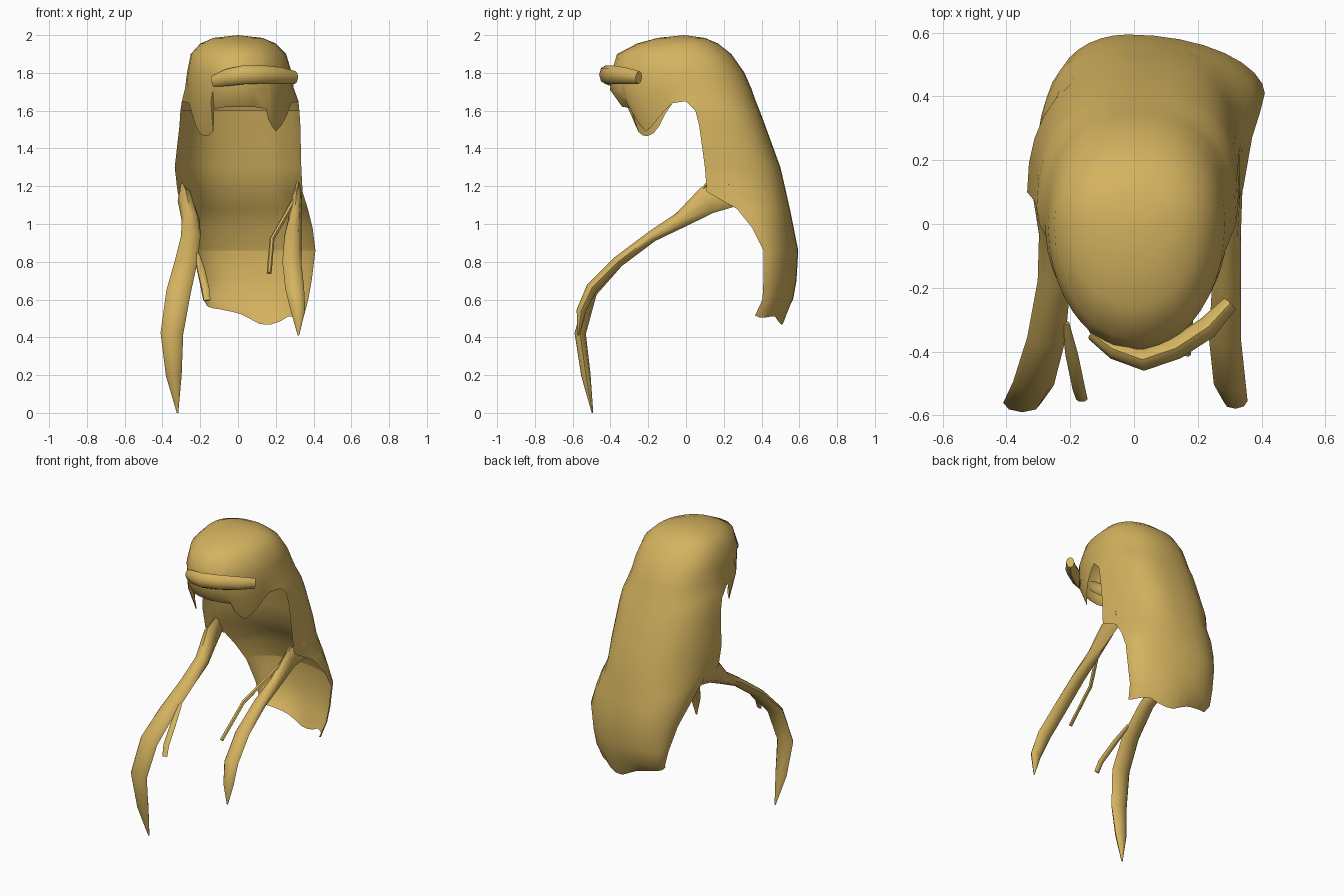
import bpy, bmesh, math
from mathutils import Vector

if "Cube" in bpy.data.objects:
    bpy.data.objects.remove(bpy.data.objects["Cube"])

gold = bpy.data.materials.new("golden_hair")
gold.diffuse_color = (0.66, 0.45, 0.115, 1)
gold.use_nodes = True
gold.node_tree.nodes["Principled BSDF"].inputs["Base Color"].default_value = gold.diffuse_color


def finish(name, bm, angle):
    bmesh.ops.recalc_face_normals(bm, faces=bm.faces)
    me = bpy.data.meshes.new(name)
    bm.to_mesh(me)
    bm.free()
    me.materials.append(gold)
    ob = bpy.data.objects.new(name, me)
    bpy.context.collection.objects.link(ob)
    bpy.ops.object.select_all(action='DESELECT')
    bpy.context.view_layer.objects.active = ob
    ob.select_set(True)
    bpy.ops.object.shade_smooth_by_angle(angle=math.radians(angle))
    return ob


def spow(v, p):
    return math.copysign(abs(v) ** p, v)


# Hair shell: (z, left x, right x, left edge y, right edge y, back y, middle x, left and right roundness)
CAP = [(1.985, -.13, .13, 0, 0, .10, 0, .9, .9), (1.955, -.20, .20, 0, 0, .17, 0, .9, .9),
       (1.90, -.25, .255, 0, 0, .24, 0, .9, .9), (1.80, -.27, .285, 0, 0, .31, 0, .85, .85),
       (1.72, -.28, .295, 0, 0, .345, 0, .85, .8), (1.65, -.297, .32, 0, 0, .37, .01, .85, .8)]
CAP_FRONT = [-.15, -.26, -.365, -.395, -.405, -.365]
CURTAIN = [(1.60, -.305, .325, .05, .05, .39, .01, .85, .75), (1.52, -.31, .33, .07, .07, .42, .01, .85, .72),
           (1.30, -.335, .335, .10, .10, .50, 0, .9, .66), (1.17, -.32, .342, .11, .11, .53, 0, .9, .64),
           (1.08, -.295, .37, .28, .27, .55, 0, .9, .8), (.98, -.275, .395, .36, .35, .57, -.01, .95, .95),
           (.86, -.24, .41, .43, .41, .594, -.02, 1, 1.1), (.70, -.205, .39, .48, .41, .585, .01, 1, 1.1),
           (.60, -.185, .372, .49, .405, .567, .03, 1, 1.1)]
BOTTOM = (.5, -.17, .35, .46, .365, .515, .06, 1, 1)
HEM = [.515, .50, .51, .51, .475, .46, .50, .53, .54, .55, .555, .565, .58]
# How far the inner face of the nape stands in front of the outer one, per curtain row
LINER = [.08, .09, .11, .11, .06, .025, .006]
# Fringe outline: angle from the side toward the front, hem height left and right
FRINGE = [(12, 1.64, 1.64), (20, 1.58, 1.60), (27, 1.52, 1.56), (35, 1.48, 1.52),
          (44, 1.465, 1.49), (51, 1.47, 1.52), (57, 1.49, 1.56), (60, 1.61, 1.61), (75, 1.62, 1.62)]
NB = 17


def hem_at(i):
    t = i * (len(HEM) - 1) / (NB - 1)
    k = min(int(t), len(HEM) - 2)
    return HEM[k] + (HEM[k + 1] - HEM[k]) * (t - k)


def back_points(row, hem=False, inset=0):
    z, xl, xr, yl, yr, yb, xm, pl, pr = row
    pts = []
    for i in range(NB):
        a = math.pi * i / (NB - 1)
        c, s = math.cos(a), max(math.sin(a), 0)
        p, yf = (pr, yr) if c > 0 else (pl, yl)
        x = xm + (xr - xm if c > 0 else xm - xl) * spow(c, min(p, 1))
        x -= inset * .4 * c * min(1, 2 * s)
        pts.append((x, yf + (yb - inset - yf) * s ** p, hem_at(i) if hem else z))
    return pts


def front_points(row, yfront, drop):
    z, xl, xr, ym = row[:4]
    left = [(180 + a, l) for a, l, r in FRINGE]
    right = [(360 - a, r) for a, l, r in reversed(FRINGE)]
    pts = []
    for deg, low in left + [(270, 1.62)] + right:
        zz = z if drop == 0 else 1.8 + (low - 1.8) * drop
        curl = max(0, 1.72 - zz)                 # fringe curls inward
        a = math.radians(deg)
        hw = min((xr - xl) / 2, .285)
        pts.append(((xl + xr) / 2 + hw * math.cos(a) * (1 - curl * .35),
                    ym - yfront * math.sin(a) * (1 - curl * .75), zz))
    return pts


def strip(bm, prev, ring):
    for i in range(NB - 1):
        bm.faces.new((prev[i], prev[i + 1], ring[i + 1], ring[i]))


bm = bmesh.new()
top = bm.verts.new((0, -.01, 2))
prev = None
for k, row in enumerate(CAP):
    drop = max(0, k - 3) / 2
    ring = [bm.verts.new(p) for p in back_points(row) + front_points(row, CAP_FRONT[k], drop)]
    n = len(ring)
    for i in range(n):
        j = (i + 1) % n
        if prev:
            bm.faces.new((prev[i], prev[j], ring[j], ring[i]))
        else:
            bm.faces.new((top, ring[i], ring[j]))
    prev = ring
for row in CURTAIN + [BOTTOM]:
    ring = [bm.verts.new(p) for p in back_points(row, row is BOTTOM)]
    strip(bm, prev, ring)
    prev = ring
finish("hair_shell", bm, 60)

# Inner face of the nape hair
bm = bmesh.new()
prev = None
for row, inset in zip(CURTAIN, LINER):
    ring = [bm.verts.new(p) for p in back_points(row, False, inset)]
    if prev:
        strip(bm, prev, ring)
    prev = ring
finish("nape_inner_face", bm, 60)


# Locks: tubes with elliptical sections; path of (x, y, z, half width, half thickness)
def lock(name, path, side, sides=8):
    bm = bmesh.new()
    side = Vector(side)
    pts = [Vector(p[:3]) for p in path]
    prev = None
    for k, p in enumerate(path):
        t = (pts[min(k + 1, len(pts) - 1)] - pts[max(k - 1, 0)]).normalized()
        u = (side - t * side.dot(t)).normalized()
        v = t.cross(u)
        ring = []
        for i in range(sides):
            a = 2 * math.pi * i / sides
            ring.append(bm.verts.new(pts[k] + u * p[3] * math.cos(a) + v * p[4] * math.sin(a)))
        if prev:
            for i in range(sides):
                j = (i + 1) % sides
                bm.faces.new((prev[i], prev[j], ring[j], ring[i]))
        else:
            bm.faces.new(ring)
        prev = ring
    bm.faces.new(prev)
    return finish(name, bm, 50)


lock("left_front_lock", [
    (-.300, .24, 1.16, .008, .07), (-.28, .11, 1.125, .04, .075), (-.25, -.03, 1.02, .048, .042),
    (-.25, -.18, .935, .052, .03), (-.275, -.36, .80, .06, .03), (-.315, -.50, .64, .065, .03),
    (-.35, -.56, .42, .06, .03), (-.34, -.53, .20, .042, .025), (-.32, -.495, 0, .004, .004)], (1, 0, 0))
lock("right_front_lock", [
    (.332, .24, 1.16, .008, .07), (.312, .11, 1.125, .028, .075), (.30, -.03, 1.02, .035, .042),
    (.29, -.18, .935, .045, .03), (.285, -.36, .80, .05, .03), (.30, -.50, .66, .05, .03),
    (.318, -.555, .54, .038, .025), (.32, -.57, .41, .004, .004)], (1, 0, 0))
lock("left_thin_strand", [
    (-.215, -.31, .84, .012, .01), (-.195, -.41, .76, .02, .01),
    (-.172, -.52, .66, .02, .01), (-.163, -.55, .595, .018, .008)], (1, 0, 0), 6)
lock("right_thin_strand", [
    (.315, .115, 1.22, .008, .008), (.30, .05, 1.13, .014, .012),
    (.18, -.20, .92, .013, .012), (.165, -.41, .74, .013, .008)], (1, 0, 0), 6)
lock("fringe_sweep", [
    (-.13, -.345, 1.755, .03, .02), (-.06, -.395, 1.775, .045, .03), (.03, -.425, 1.79, .05, .035),
    (.13, -.39, 1.79, .05, .035), (.23, -.325, 1.785, .045, .035), (.30, -.25, 1.775, .035, .025)], (0, 0, 1))
